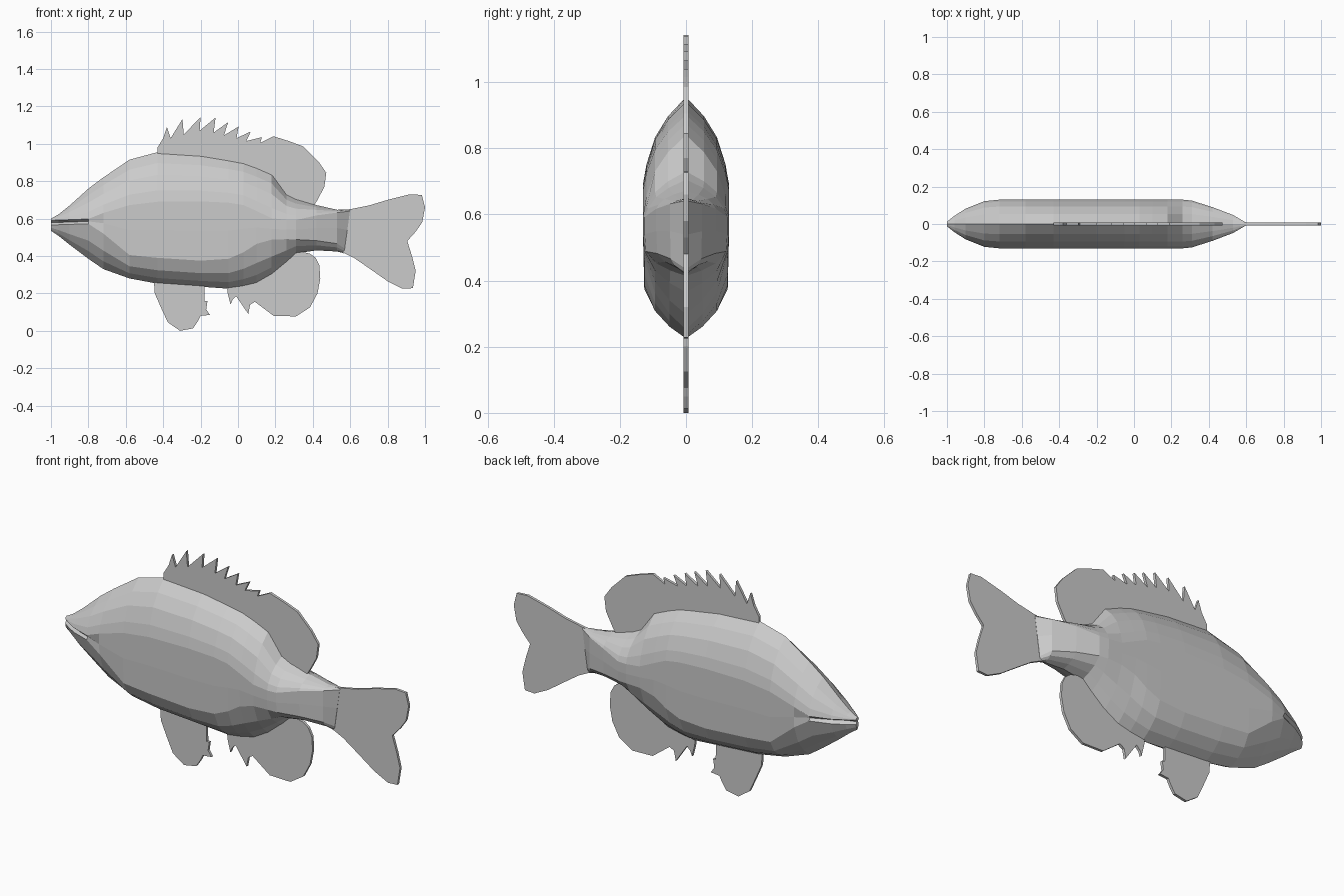
import bpy, bmesh

grey = bpy.data.materials.new("plain grey")
grey.diffuse_color = (0.6, 0.6, 0.6, 1)


def finish(bm, name):
    bmesh.ops.recalc_face_normals(bm, faces=bm.faces)
    mesh = bpy.data.meshes.new(name)
    bm.to_mesh(mesh)
    bm.free()
    mesh.materials.append(grey)
    obj = bpy.data.objects.new(name, mesh)
    bpy.context.collection.objects.link(obj)
    return obj


# body stations: x, top, side top, side bottom, belly, half width, mouth depth
stations = [
    (-1.00, .600, .590, .565, .535, .012, .008),
    (-.96, .622, .592, .567, .508, .044, .025),
    (-.90, .670, .594, .569, .460, .082, .025),
    (-.80, .760, .598, .572, .385, .122, .012),
    (-.72, .820, .630, .520, .330, .130, 0),
    (-.58, .915, .672, .405, .280, .130, 0),
    (-.43, .955, .690, .390, .252, .130, 0),
    (-.20, .940, .692, .375, .236, .130, 0),
    (-.05, .915, .685, .385, .225, .130, 0),
    (.03, .900, .672, .420, .236, .130, 0),
    (.10, .875, .640, .465, .252, .130, 0),
    (.18, .840, .602, .487, .298, .130, 0),
    (.26, .730, .593, .490, .365, .130, 0),
    (.31, .705, .592, .488, .414, .125, 0),
    (.42, .672, .617, .482, .430, .090, 0),
    (.53, .647, .632, .466, .424, .048, 0),
    (.60, .650, .640, .440, .414, .008, 0),
]


def ring(x, top, st, sb, belly, w, mouth):
    right = [(0, top), (.42 * w, top + (st - top) * .22), (.72 * w, top + (st - top) * .46),
             (.92 * w, top + (st - top) * .77), (w, st), (w - mouth, (st + sb) / 2), (w * .97, sb),
             (.72 * w, sb + (belly - sb) * .48), (.38 * w, sb + (belly - sb) * .78), (0, belly)]
    left = [(-y, z) for y, z in reversed(right[1:-1])]
    # the rear edge leans so that its lower end sits further forward
    lean = .14 if x > .55 else 0
    return [(x - lean * (.65 - z), -y, z) for y, z in right + left]


# body, head and tail stalk
bm = bmesh.new()
rings = [[bm.verts.new(p) for p in ring(*s)] for s in stations]
n = len(rings[0])
for a, b in zip(rings, rings[1:]):
    for i in range(n):
        j = (i + 1) % n
        bm.faces.new((a[i], a[j], b[j], b[i]))
bm.faces.new(rings[0])
bm.faces.new(rings[-1])
finish(bm, "body")


# flat fins cut from an outline in the x-z plane
def fin(name, outline, half=.007):
    bm = bmesh.new()
    face = bm.faces.new([bm.verts.new((x, -half, z)) for x, z in outline])
    out = bmesh.ops.extrude_face_region(bm, geom=[face], use_keep_orig=True)
    moved = [v for v in out["geom"] if isinstance(v, bmesh.types.BMVert)]
    bmesh.ops.translate(bm, verts=moved, vec=(0, 2 * half, 0))
    finish(bm, name)


# spiny dorsal fin: each spine is a tip followed by a notch
spines = [(-.38, 1.09, -.36, 1.03), (-.297, 1.132, -.29, 1.05), (-.20, 1.142, -.205, 1.07),
          (-.12, 1.14, -.13, 1.06), (-.053, 1.115, -.075, 1.045), (.003, 1.092, -.008, 1.03),
          (.068, 1.065, .045, 1.015), (.128, 1.035, .118, 1.005)]
dorsal = [(-.43, .94), (-.43, .98), (-.40, 1.03)]
for tx, tz, nx, nz in spines:
    dorsal += [(tx, tz), (nx, nz)]
dorsal += [(.19, 1.04), (.27, 1.015), (.35, .985), (.43, .905), (.472, .845), (.462, .77),
           (.425, .70), (.40, .66), (.28, .68), (.16, .80), (0, .88), (-.2, .92)]
fin("dorsal_fin", dorsal)

fin("tail_fin", [(.55, .645), (.60, .65), (.70, .67), (.80, .70), (.92, .73), (.983, .726), (1.0, .66),
                 (.985, .58), (.95, .53), (.905, .48), (.93, .40), (.95, .32), (.935, .228),
                 (.88, .225), (.80, .265), (.70, .335), (.62, .39), (.567, .416), (.52, .43)])

fin("pelvic_fin", [(-.45, .27), (-.445, .20), (-.41, .12), (-.375, .045), (-.31, 0), (-.24, .013),
                   (-.215, .05), (-.20, .08), (-.15, .085), (-.17, .115), (-.163, .16),
                   (-.178, .16), (-.18, .25)])

fin("anal_fin", [(-.06, .24), (-.055, .20), (-.04, .14), (-.03, .165), (-.01, .185), (.055, .09),
                 (.065, .14), (.09, .155), (.19, .08), (.31, .077), (.385, .125), (.425, .20),
                 (.44, .28), (.435, .35), (.415, .39), (.385, .412), (.31, .43), (.20, .34), (.08, .26)])
